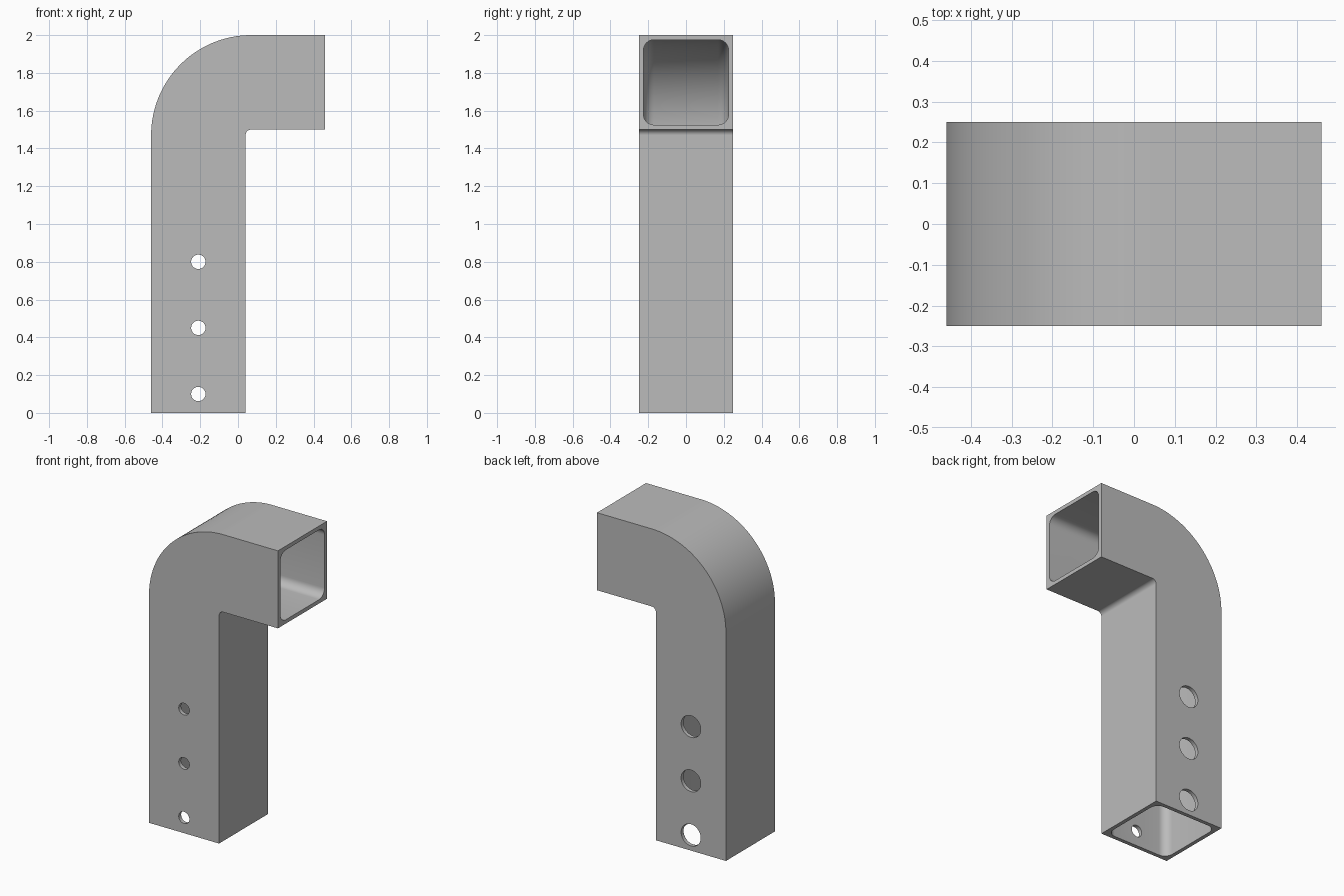
import bpy
import bmesh
from math import pi, sin, cos

old = bpy.data.objects.get("Cube")
if old:
    bpy.data.objects.remove(old, do_unlink=True)

HALF = 0.25            # half width of the square tube
WALL = 0.025
BEND = 0.03            # radius of the inside of the bend
MID = BEND + HALF      # radius of the bend at the tube's centre line
CX, CZ = 0.07, 1.47    # centre of the bend
TIP = 0.46

metal = bpy.data.materials.new("light grey metal")
metal.use_nodes = True
grey = (0.5, 0.5, 0.5, 1)
metal.diffuse_color = grey
metal.node_tree.nodes["Principled BSDF"].inputs["Base Color"].default_value = grey


def rounded_square(half, radius, steps=8):
    """Cross-section points; a zero radius gives sharp corners."""
    if radius == 0:
        return [(half, half), (-half, half), (-half, -half), (half, -half)]
    points = []
    for corner, (sx, sy) in enumerate([(1, 1), (-1, 1), (-1, -1), (1, -1)]):
        for i in range(steps + 1):
            a = (corner + i / steps) * pi / 2
            points.append((sx * (half - radius) + radius * cos(a),
                           sy * (half - radius) + radius * sin(a)))
    return points


def bent_bar(name, section, overshoot, steps=32):
    """Sweep a section up the post, round the bend and out along the arm."""
    bm = bmesh.new()
    rings = [[bm.verts.new((CX - MID - u, v, -overshoot)) for u, v in section]]
    for i in range(steps + 1):
        a = i / steps * pi / 2
        rings.append([bm.verts.new((CX - (MID + u) * cos(a), v, CZ + (MID + u) * sin(a)))
                      for u, v in section])
    rings.append([bm.verts.new((TIP + overshoot, v, CZ + MID + u)) for u, v in section])
    n = len(section)
    for low, high in zip(rings, rings[1:]):
        for j in range(n):
            k = (j + 1) % n
            bm.faces.new((low[j], low[k], high[k], high[j]))
    bm.faces.new(rings[0])
    bm.faces.new(rings[-1])
    bmesh.ops.recalc_face_normals(bm, faces=bm.faces)
    mesh = bpy.data.meshes.new(name)
    bm.to_mesh(mesh)
    bm.free()
    mesh.materials.append(metal)
    obj = bpy.data.objects.new(name, mesh)
    bpy.context.collection.objects.link(obj)
    return obj


def cut(target, cutter):
    """Subtract the cutter from the target, then discard it."""
    cutter.hide_render = True
    mod = target.modifiers.new("cut", 'BOOLEAN')
    mod.operation = 'DIFFERENCE'
    mod.solver = 'EXACT'
    mod.object = cutter
    bpy.context.view_layer.objects.active = target
    bpy.ops.object.modifier_apply(modifier=mod.name)
    bpy.data.objects.remove(cutter, do_unlink=True)


# Square tube with sharp outside corners and a rounded bore
tube = bent_bar("bent_square_tube", rounded_square(HALF, 0), 0)
cut(tube, bent_bar("bore_cutter", rounded_square(HALF - WALL, 0.055), 0.1))

# Small bolt holes in the front wall, large access holes in the back wall
for z in (0.1, 0.45, 0.8):
    for y, radius in ((-HALF, 0.038), (HALF, 0.07)):
        bpy.ops.mesh.primitive_cylinder_add(vertices=48, radius=radius, depth=0.2,
                                            location=(CX - MID, y, z),
                                            rotation=(pi / 2, 0, 0))
        hole = bpy.context.object
        hole.name = "hole_cutter"
        hole.data.materials.append(metal)
        cut(tube, hole)

# Smooth bend and bore, crisp edges
bpy.ops.object.select_all(action='DESELECT')
tube.select_set(True)
bpy.context.view_layer.objects.active = tube
bpy.ops.object.shade_smooth_by_angle(angle=pi / 6)
